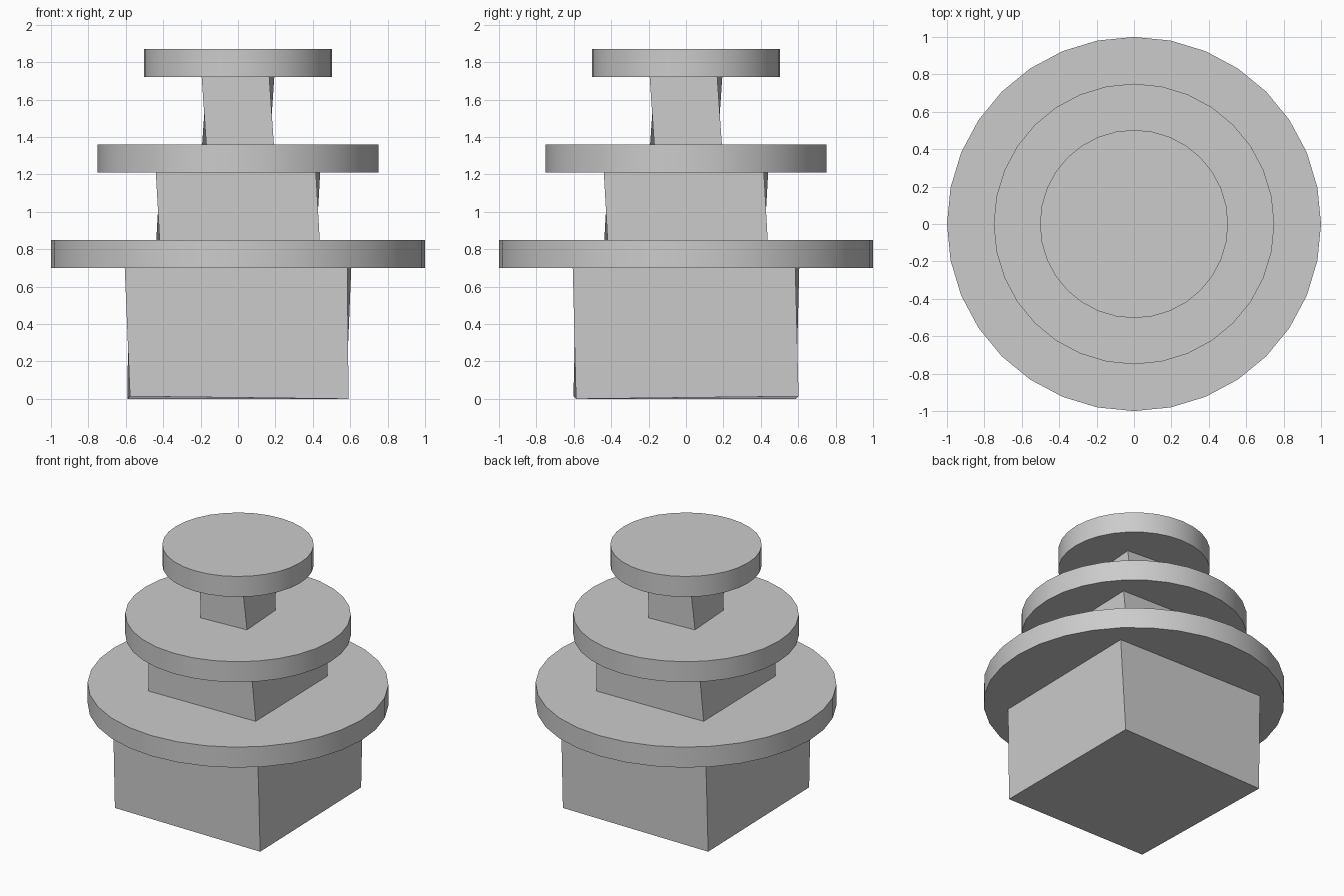
import bpy, bmesh, math

if "Cube" in bpy.data.objects:
    bpy.data.objects.remove(bpy.data.objects["Cube"])

grey = bpy.data.materials.new("light grey")
grey.diffuse_color = (0.6, 0.6, 0.6, 1)
grey.use_nodes = True
grey.node_tree.nodes["Principled BSDF"].inputs["Base Color"].default_value = grey.diffuse_color


def finish(bm, name):
    bmesh.ops.recalc_face_normals(bm, faces=bm.faces)
    mesh = bpy.data.meshes.new(name)
    bm.to_mesh(mesh)
    bm.free()
    mesh.materials.append(grey)
    obj = bpy.data.objects.new(name, mesh)
    bpy.context.collection.objects.link(obj)
    return obj


def disc(name, radius, z0, z1):
    """Round plate with a smooth rim and sharp edges."""
    bpy.ops.mesh.primitive_cylinder_add(vertices=32, radius=radius, depth=z1 - z0,
                                        location=(0, 0, (z0 + z1) / 2))
    obj = bpy.context.object
    obj.name = name
    obj.data.materials.append(grey)
    bpy.ops.object.shade_smooth_by_angle(angle=math.radians(30))


def block(name, half, z0, z1, turn0, turn1, skew=0.0, lift=0.0):
    """Square block, twisted from bottom to top; skew and lift warp the bottom."""
    bm = bmesh.new()
    bmesh.ops.create_cube(bm, size=2)
    for v in bm.verts:
        top = v.co.z > 0
        diagonal = v.co.x * v.co.y > 0
        a = turn1 if top else turn0
        x, y = v.co.x * half, v.co.y * half
        v.co.x = x * math.cos(a) - y * math.sin(a)
        v.co.y = x * math.sin(a) + y * math.cos(a)
        v.co.z = z1 if top else z0
        if not top:
            v.co.x *= 1 - skew
            if diagonal:
                v.co.z += lift
    finish(bm, name)


# Square blocks between the plates, each slightly twisted
block("base_block", 0.595, 0.0, 0.70, 0.012, -0.018, skew=0.018, lift=0.014)
block("middle_block", 0.428, 0.85, 1.21, 0.021, -0.027)
block("upper_block", 0.181, 1.36, 1.72, 0.062, -0.075)

# Round plates, shrinking upwards
disc("lower_plate", 1.0, 0.70, 0.85)
disc("middle_plate", 0.75, 1.21, 1.36)
disc("top_plate", 0.503, 1.72, 1.87)
